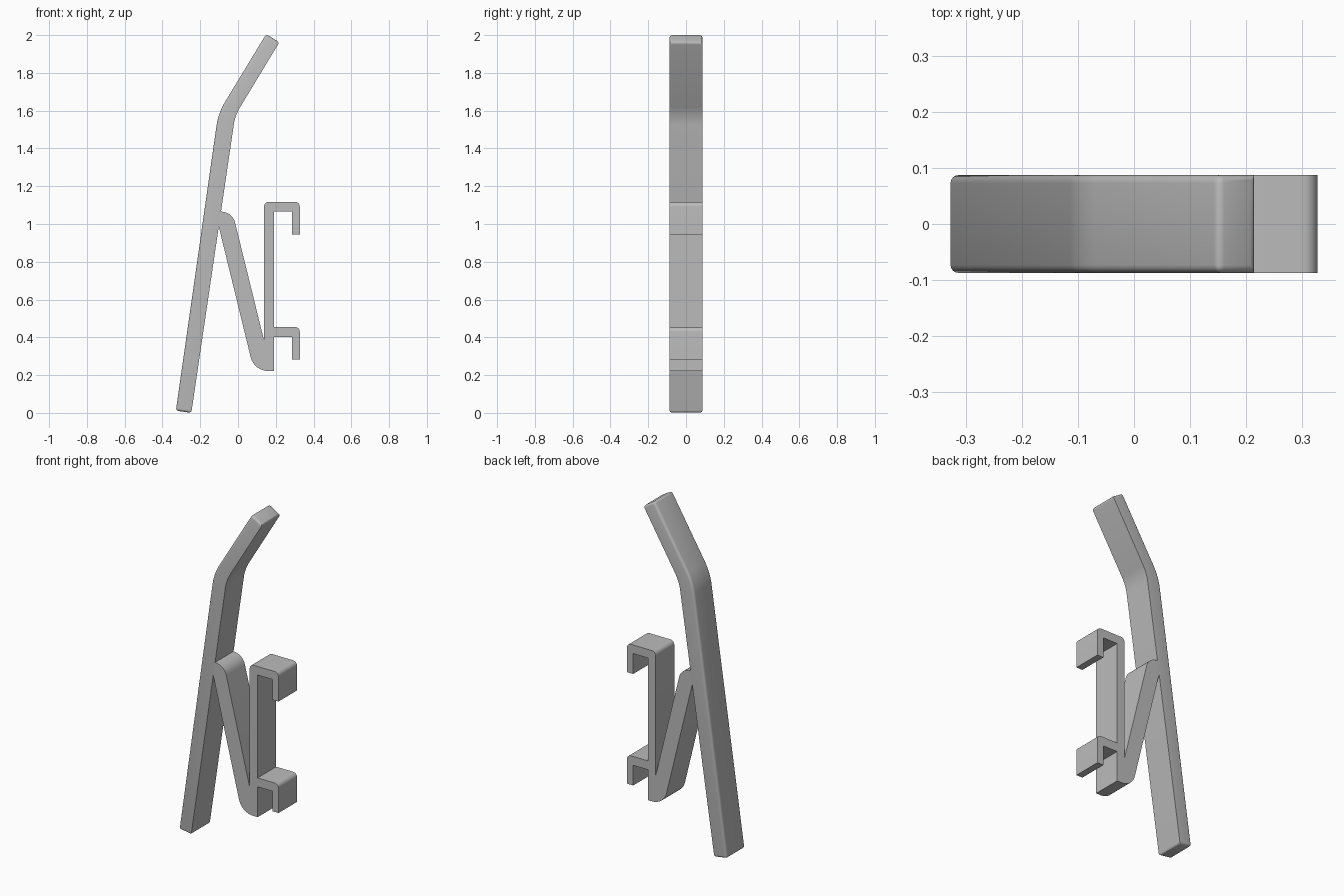
import bpy, bmesh, math
from mathutils import Vector

cube = bpy.data.objects.get("Cube")
if cube:
    bpy.data.objects.remove(cube, do_unlink=True)

HALF_DEPTH = 0.087

grey = bpy.data.materials.new("plain grey")
grey.use_nodes = True
GREY = (0.5, 0.5, 0.5, 1)
grey.diffuse_color = GREY
bsdf = next(n for n in grey.node_tree.nodes if n.type == 'BSDF_PRINCIPLED')
bsdf.inputs["Base Color"].default_value = GREY


def fillet(corners, steps=8):
    """Turn (x, z, radius) corners into an outline with rounded corners."""
    out = []
    for i, (x, z, r) in enumerate(corners):
        p = Vector((x, z))
        if r == 0:
            out.append(p)
            continue
        a = (Vector(corners[i - 1][:2]) - p).normalized()
        b = (Vector(corners[(i + 1) % len(corners)][:2]) - p).normalized()
        half = a.angle(b) / 2
        centre = p + (a + b).normalized() * r / math.sin(half)
        start = p + a * r / math.tan(half) - centre
        end = p + b * r / math.tan(half) - centre
        sweep = start.angle(end)
        for k in range(steps + 1):
            t = k / steps
            v = start * math.sin((1 - t) * sweep) + end * math.sin(t * sweep)
            out.append(centre + v / math.sin(sweep))
    return out


def extrude_profile(name, corners, bevel_rule=None, bevel=0.014):
    """Extrude an outline in x-z through the full depth."""
    bm = bmesh.new()
    face = bm.faces.new([bm.verts.new((p.x, -HALF_DEPTH, p.y)) for p in fillet(corners)])
    new = bmesh.ops.extrude_face_region(bm, geom=[face])["geom"]
    bmesh.ops.translate(bm, vec=(0, 2 * HALF_DEPTH, 0),
                        verts=[g for g in new if isinstance(g, bmesh.types.BMVert)])
    bmesh.ops.recalc_face_normals(bm, faces=bm.faces)
    if bevel_rule:
        bm.normal_update()
        edges = [e for e in bm.edges if bevel_rule(e)]
        bmesh.ops.bevel(bm, geom=edges, offset=bevel, segments=4,
                        profile=0.5, affect='EDGES')
    mesh = bpy.data.meshes.new(name)
    bm.to_mesh(mesh)
    bm.free()
    mesh.materials.append(grey)
    obj = bpy.data.objects.new(name, mesh)
    bpy.context.collection.objects.link(obj)
    bpy.ops.object.select_all(action='DESELECT')
    obj.select_set(True)
    bpy.context.view_layer.objects.active = obj
    bpy.ops.object.shade_smooth_by_angle(angle=math.radians(32))


def arm_rounding(edge):
    """Round the outer side and both ends; keep the inner side crisp."""
    if edge.calc_face_angle(0) < math.radians(40):
        return False
    normals = [f.normal for f in edge.link_faces]
    on_side = any(abs(n.y) > 0.9 for n in normals)
    return not (on_side and any(n.x > 0.8 for n in normals))


# Long bent arm
extrude_profile("bent_arm", [
    (-0.329, 0.012, 0), (-0.104, 1.588, 0.33), (0.149, 2.005, 0),
    (0.219, 1.962, 0), (-0.015, 1.575, 0.25), (-0.247, 0.0, 0),
], arm_rounding)

# Folded strut with upright bar and two hooks
IN, OUT, LIP = 0.19, 0.327, 0.286
extrude_profile("strut_with_hooks", [
    (-0.102, 0.987, 0), (-0.090, 1.066, 0), (-0.028, 1.058, 0.075),
    (0.138, 0.383, 0), (0.138, 1.117, 0.025),
    # upper hook
    (OUT, 1.117, 0.025), (OUT, 0.945, 0), (LIP, 0.945, 0), (LIP, 1.066, 0), (IN, 1.066, 0),
    # lower hook
    (IN, 0.455, 0), (OUT, 0.455, 0.025), (OUT, 0.283, 0), (LIP, 0.283, 0),
    (LIP, 0.402, 0), (IN, 0.402, 0),
    # foot of the strut
    (IN, 0.222, 0), (0.085, 0.222, 0.095),
])
